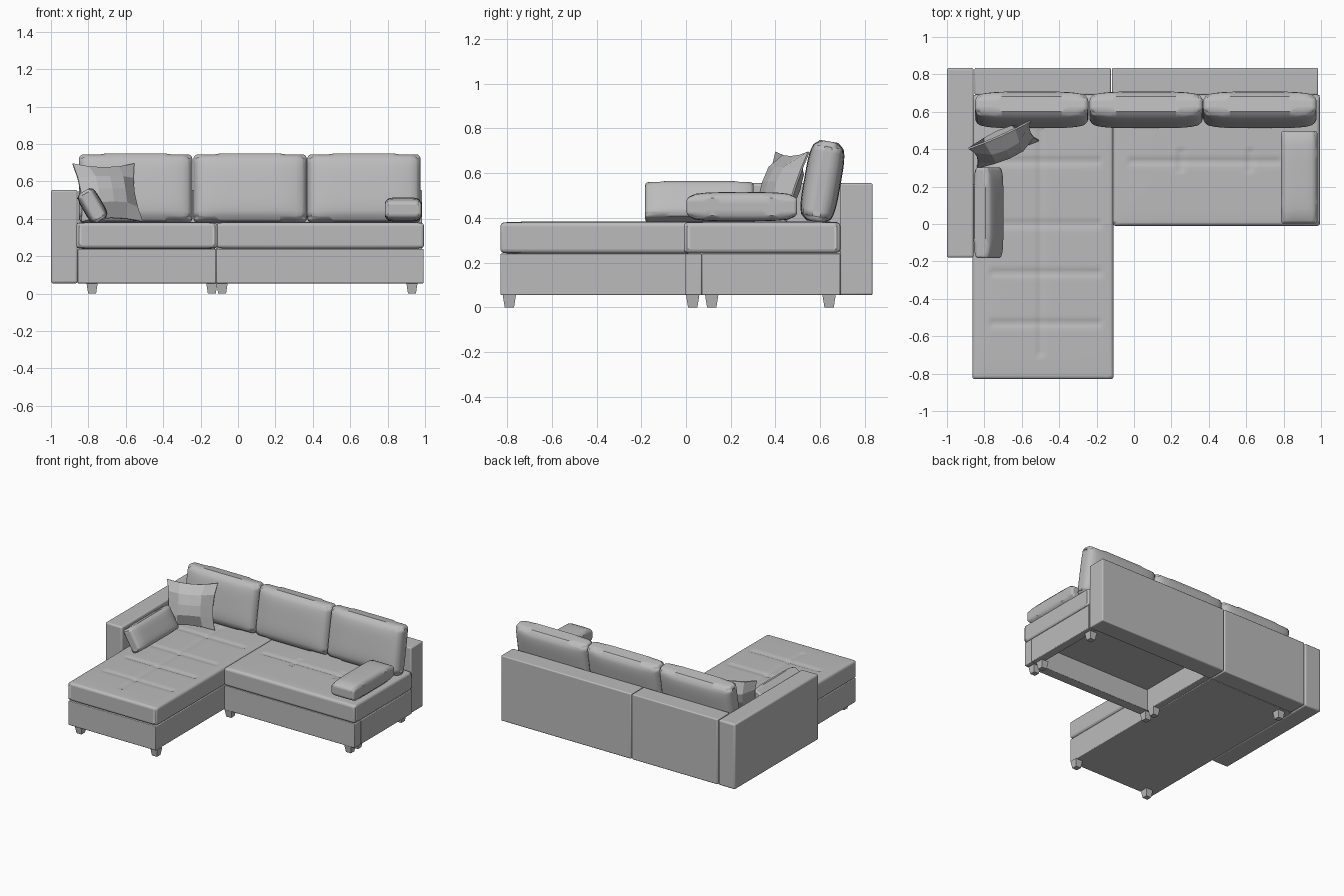
import bpy, bmesh, math

cube = bpy.data.objects.get("Cube")
if cube:
    bpy.data.objects.remove(cube, do_unlink=True)

# One upholstery colour
fabric = bpy.data.materials.new("light_grey_fabric")
fabric.use_nodes = True
GREY = (0.5, 0.5, 0.5, 1)
fabric.diffuse_color = GREY
for node in fabric.node_tree.nodes:
    if node.type == 'BSDF_PRINCIPLED':
        node.inputs["Base Color"].default_value = GREY
        node.inputs["Roughness"].default_value = 0.8


def finish(name, bm, bevel=0, segments=3, smooth=True):
    """Turn a bmesh into a named object with rounded edges."""
    bmesh.ops.recalc_face_normals(bm, faces=bm.faces)
    mesh = bpy.data.meshes.new(name)
    bm.to_mesh(mesh)
    bm.free()
    mesh.materials.append(fabric)
    obj = bpy.data.objects.new(name, mesh)
    bpy.context.collection.objects.link(obj)
    if bevel:
        mod = obj.modifiers.new("rounded_edges", 'BEVEL')
        mod.width = bevel
        mod.segments = segments
        mod.limit_method = 'ANGLE'
        mod.angle_limit = math.radians(45)
    if smooth:
        bpy.ops.object.select_all(action='DESELECT')
        obj.select_set(True)
        bpy.context.view_layer.objects.active = obj
        bpy.ops.object.shade_smooth_by_angle(angle=math.radians(40))
    return obj


def box(name, x, y, z, bevel=0.005):
    """Upholstered board given by its x, y and z ranges."""
    bm = bmesh.new()
    bmesh.ops.create_cube(bm, size=1)
    for v in bm.verts:
        v.co = [(r[0] + r[1]) / 2 + c * (r[1] - r[0]) for c, r in zip(v.co, (x, y, z))]
    return finish(name, bm, bevel)


def cushion(name, centre, size, tilt=(0, 0, 0), cuts=(12, 12, 2), edge=0.5, power=4,
            pinch=0.0, bevel=0.02, smooth=True, seams=()):
    """Padded block, thick along local z; seams are (axis, position, from, to) grooves on top."""
    bm = bmesh.new()
    bmesh.ops.create_cube(bm, size=2)
    for axis, n in enumerate(cuts):
        along = [e for e in bm.edges
                 if abs(e.verts[0].co[axis] - e.verts[1].co[axis]) > 1]
        bmesh.ops.subdivide_edges(bm, edges=along, cuts=n, use_grid_fill=True)
    for v in bm.verts:
        u, w, t = v.co
        puff = max(0, (1 - abs(u) ** power) * (1 - abs(w) ** power)) ** 0.5
        x = u * size[0] / 2 * (1 - pinch * (1 - w * w))
        y = w * size[1] / 2 * (1 - pinch * (1 - u * u))
        z = t * size[2] / 2 * (edge + (1 - edge) * puff)
        if t > 0.99:
            here = (centre[0] + x, centre[1] + y)
            for axis, pos, start, end in seams:
                if start < here[1 - axis] < end:
                    z -= 0.008 * math.exp(-((here[axis] - pos) / 0.015) ** 2)
        v.co = (x, y, z)
    obj = finish(name, bm, bevel, 4, smooth)
    obj.location = centre
    obj.rotation_euler = [math.radians(a) for a in tilt]
    return obj


def foot(name, x, y):
    """Short square foot narrowing to the floor."""
    bm = bmesh.new()
    bmesh.ops.create_cube(bm, size=1)
    for v in bm.verts:
        half = 0.03 if v.co.z > 0 else 0.021
        v.co = (x + math.copysign(half, v.co.x), y + math.copysign(half, v.co.y),
                0.057 if v.co.z > 0 else 0)
    return finish(name, bm, smooth=False)


LOW, DECK, TOP = 0.055, 0.24, 0.555

# Arm and back panels
box("right_arm", (-1, -0.857), (-0.18, 0.835), (LOW, TOP), 0.012)
box("back_panel_chaise", (-0.852, -0.124), (0.69, 0.835), (LOW, TOP), 0.008)
box("back_panel_seat", (-0.118, 0.985), (0.69, 0.835), (LOW, TOP), 0.008)

# Closed chaise base, and an open frame under the seat
box("chaise_base", (-0.857, -0.117), (-0.83, 0.69), (LOW, DECK))
box("seat_front_rail", (-0.115, 0.992), (-0.005, 0.07), (LOW, DECK))
box("seat_left_rail", (0.925, 0.992), (0.07, 0.69), (LOW, DECK))
box("seat_right_rail", (-0.115, -0.06), (0.07, 0.69), (LOW, DECK))
box("seat_deck", (-0.11, 0.985), (0.01, 0.69), (DECK - 0.02, DECK + 0.01), 0)

# Seat cushions with stitched grooves
cushion("chaise_cushion", (-0.487, -0.07, 0.311), (0.755, 1.52, 0.146),
        cuts=(50, 90, 2), edge=0.9, power=8, bevel=0.028,
        seams=[(0, -0.5, -0.7, 0.52)] +
              [(1, y, -0.77, -0.18) for y in (0.335, 0.0, -0.26, -0.53)])
cushion("seat_cushion", (0.44, 0.34, 0.311), (1.108, 0.7, 0.146),
        cuts=(70, 46, 2), edge=0.9, power=8, bevel=0.028,
        seams=[(1, 0.335, -0.03, 0.78), (0, 0.25, 0.28, 0.4), (0, 0.62, 0.28, 0.4)])

# Three back cushions leaning on the back
for i, x in enumerate((-0.547, 0.065, 0.673)):
    cushion(f"back_cushion_{i + 1}", (x, 0.61, 0.562), (0.606, 0.365, 0.165),
            tilt=(80, 0, 0), cuts=(20, 14, 2), edge=0.5, power=4, bevel=0.03)

# Bolsters: one leaning on the arm, one lying flat at the open end
cushion("arm_bolster", (-0.778, 0.06, 0.47), (0.18, 0.485, 0.11), tilt=(0, 60, 0),
        edge=0.6, power=4, bevel=0.024)
cushion("flat_bolster", (0.883, 0.25, 0.45), (0.195, 0.495, 0.13),
        edge=0.6, power=4, bevel=0.028)

# Faceted throw pillow with pulled-out corners
cushion("throw_pillow", (-0.697, 0.425, 0.54), (0.36, 0.33, 0.14), tilt=(70, 0, 24),
        cuts=(3, 3, 0), edge=0.06, power=2, pinch=0.13, bevel=0, smooth=False)

# Feet
spots = [(-0.78, -0.79), (-0.14, -0.79), (-0.78, 0.64), (0.93, 0.64)]
spots += [(x, y) for x in (-0.085, 0.93) for y in (0.03, 0.115)]
for i, (x, y) in enumerate(spots):
    foot(f"foot_{i + 1}", x, y)
